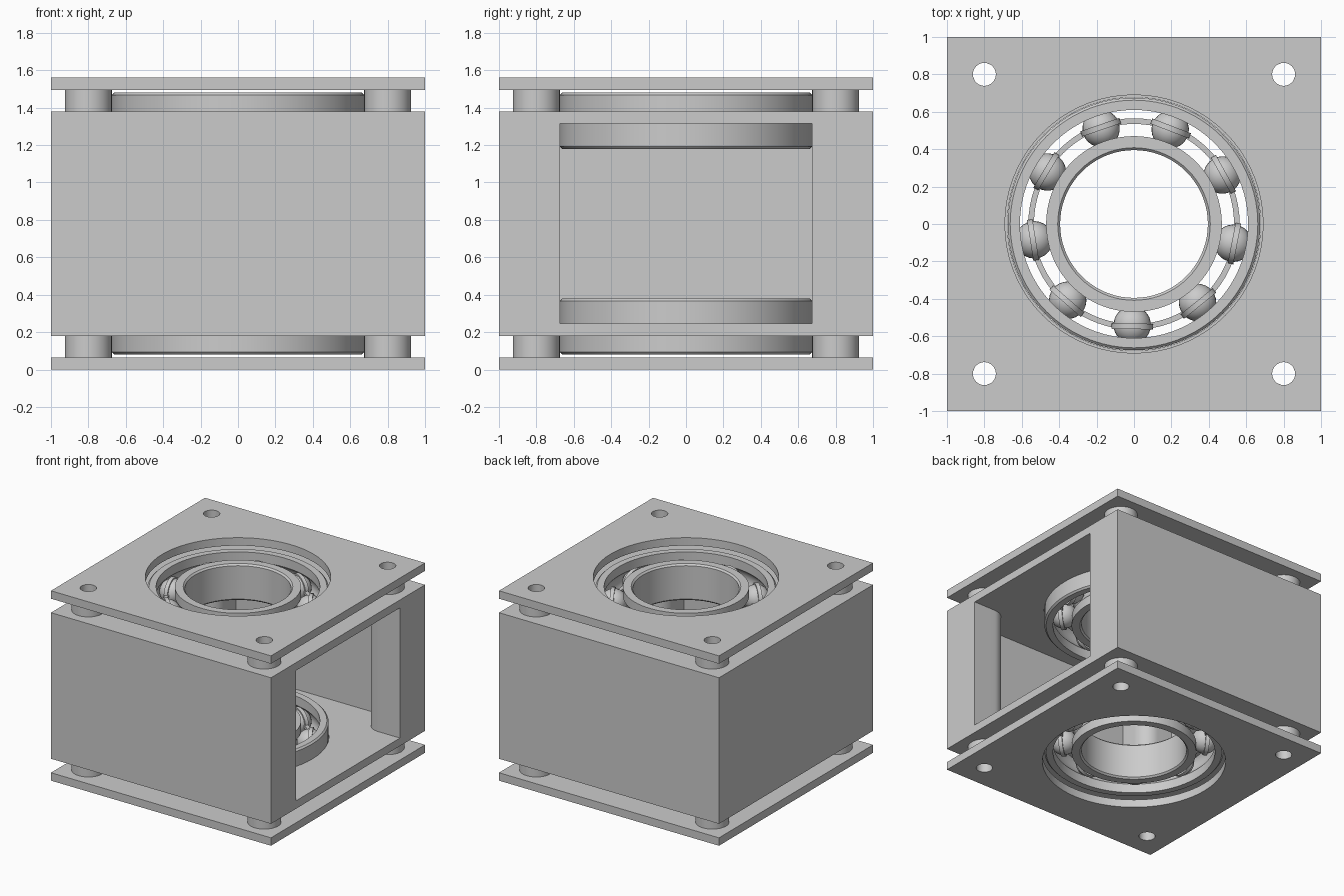
import bpy, bmesh, math
from mathutils import Matrix, Vector

if "Cube" in bpy.data.objects:
    bpy.data.objects.remove(bpy.data.objects["Cube"], do_unlink=True)

steel = bpy.data.materials.new("plain_grey")
steel.use_nodes = True
GREY = (0.6, 0.6, 0.6, 1)
steel.diffuse_color = GREY
steel.node_tree.nodes["Principled BSDF"].inputs["Base Color"].default_value = GREY

SCREW, WALL, BOSS = 0.8, 0.065, 0.125
BASE, ROOF, TOP = 0.18, 1.38, 1.56
RACE, BALL, BALLS = 0.54, 0.1, 9
SEGS = 72


def finish(name, bm):
    bmesh.ops.recalc_face_normals(bm, faces=bm.faces)
    mesh = bpy.data.meshes.new(name)
    bm.to_mesh(mesh)
    bm.free()
    obj = bpy.data.objects.new(name, mesh)
    bpy.context.collection.objects.link(obj)
    mesh.materials.append(steel)
    return obj


def smooth(obj):
    bpy.ops.object.select_all(action="DESELECT")
    obj.select_set(True)
    bpy.context.view_layer.objects.active = obj
    bpy.ops.object.shade_smooth_by_angle(angle=math.radians(30))


def prism(name, outline, z0, z1):
    bm = bmesh.new()
    face = bm.faces.new([bm.verts.new((x, y, z0)) for x, y in outline])
    top = bmesh.ops.extrude_face_region(bm, geom=[face])["geom"]
    bmesh.ops.translate(bm, vec=(0, 0, z1 - z0),
                        verts=[v for v in top if isinstance(v, bmesh.types.BMVert)])
    return finish(name, bm)


def box(name, x0, x1, y0, y1, z0, z1):
    return prism(name, [(x0, y0), (x1, y0), (x1, y1), (x0, y1)], z0, z1)


def circle(r, n, cx=0, cy=0, start=0, sweep=math.tau):
    steps = n if sweep == math.tau else n - 1
    return [(cx + r * math.cos(start + sweep * i / steps),
             cy + r * math.sin(start + sweep * i / steps)) for i in range(n)]


def lathe(bm, profile, segs, matrix=Matrix()):
    """Sweep a closed (radius, height) profile around the local z axis."""
    rows = []
    for i in range(segs):
        turn = matrix @ Matrix.Rotation(math.tau * i / segs, 4, "Z")
        rows.append([bm.verts.new(turn @ Vector((r, 0, z))) for r, z in profile])
    n = len(profile)
    for i in range(segs):
        a, b = rows[i], rows[(i + 1) % segs]
        for j in range(n):
            k = (j + 1) % n
            bm.faces.new((a[j], b[j], b[k], a[k]))


def cut(obj, cutters):
    bpy.context.view_layer.objects.active = obj
    for tool in cutters:
        mod = obj.modifiers.new("cut", "BOOLEAN")
        mod.operation, mod.solver, mod.object = "DIFFERENCE", "EXACT", tool
        bpy.ops.object.modifier_apply(modifier=mod.name)


corners = [(sx * SCREW, sy * SCREW) for sx in (-1, 1) for sy in (-1, 1)]

# Cutters: screw holes, bearing bores, cavity with rounded corner posts, side window
screw_cutters = [prism("screw_cutter", circle(0.0615, 32, x, y), -1, 3) for x, y in corners]
bore = prism("bore_cutter", circle(0.677, SEGS), -1, 3)
plate_bore = prism("plate_bore_cutter", circle(0.69, SEGS), -1, 3)
inner, jamb = 1 - WALL, SCREW - BOSS
corner = [(inner, jamb)] + circle(BOSS, 13, SCREW, SCREW, -math.pi / 2, -math.pi / 2) + [(jamb, inner)]
outline = []
for q in range(4):
    turn = Matrix.Rotation(q * math.pi / 2, 2)
    outline += [tuple(turn @ Vector(p)) for p in corner]
floor, ceiling = BASE + WALL, ROOF - WALL
cavity = prism("cavity_cutter", outline, floor, ceiling)
window = box("window_cutter", 0.85, 1.2, -jamb, jamb, floor, ceiling)

# Housing, open on one side
housing = box("housing", -1, 1, -1, 1, BASE, ROOF)
cut(housing, [cavity, window, bore] + screw_cutters)
smooth(housing)

# Retaining plates
for name, z in (("bottom_plate", 0), ("top_plate", TOP - WALL)):
    plate = box(name, -1, 1, -1, 1, z, z + WALL)
    cut(plate, [plate_bore] + screw_cutters)
    smooth(plate)

for tool in screw_cutters + [bore, plate_bore, cavity, window]:
    bpy.data.objects.remove(tool, do_unlink=True)

# Spacer tubes between plates and housing
for name, z0, z1 in (("bottom_spacers", WALL, BASE), ("top_spacers", ROOF, TOP - WALL)):
    bm = bmesh.new()
    for x, y in corners:
        lathe(bm, [(0.0615, z0), (BOSS, z0), (BOSS, z1), (0.0615, z1)], 40,
              Matrix.Translation((x, y, 0)))
    smooth(finish(name, bm))


def race_profile(back, shoulder, half=0.15, chamfer=0.013):
    """Bearing ring section: chamfered back, ball groove in the shoulder."""
    side = 1 if back > RACE else -1
    groove_r = BALL + 0.003
    reach = math.acos(abs(shoulder - RACE) / groove_r)
    groove = [(RACE + side * groove_r * math.cos(a), groove_r * math.sin(a))
              for a in (reach * (i / 5 - 1) for i in range(11))]
    return [(back, half - chamfer), (back, chamfer - half),
            (back - side * chamfer, -half), (shoulder, -half)] + groove + \
           [(shoulder, half), (back - side * chamfer, half)]


def bearing(label, z):
    centre = Matrix.Translation((0, 0, z))
    for name, back, shoulder in (("outer_ring", 0.675, 0.61), ("inner_ring", 0.395, 0.47)):
        bm = bmesh.new()
        lathe(bm, race_profile(back, shoulder), SEGS, centre)
        smooth(finish(f"{label}_{name}", bm))

    # Balls, and a cage with a band around each ball
    balls, cage = bmesh.new(), bmesh.new()
    lathe(cage, [(0.535, -0.012), (0.565, -0.012), (0.565, 0.012), (0.535, 0.012)], SEGS, centre)
    for i in range(BALLS):
        angle = math.radians(-91) + math.tau * i / BALLS
        place = centre @ Matrix.Rotation(angle, 4, "Z") @ Matrix.Translation((RACE, 0, 0)) \
            @ Matrix.Rotation(math.pi / 2, 4, "Y")
        bmesh.ops.create_uvsphere(balls, u_segments=24, v_segments=14, radius=BALL, matrix=place)
        lathe(cage, [(0.094, -0.008), (0.111, -0.008), (0.111, 0.022), (0.094, 0.022)], 28, place)
    smooth(finish(f"{label}_balls", balls))
    smooth(finish(f"{label}_cage", cage))


bearing("bottom", 0.23)
bearing("top", 1.33)
